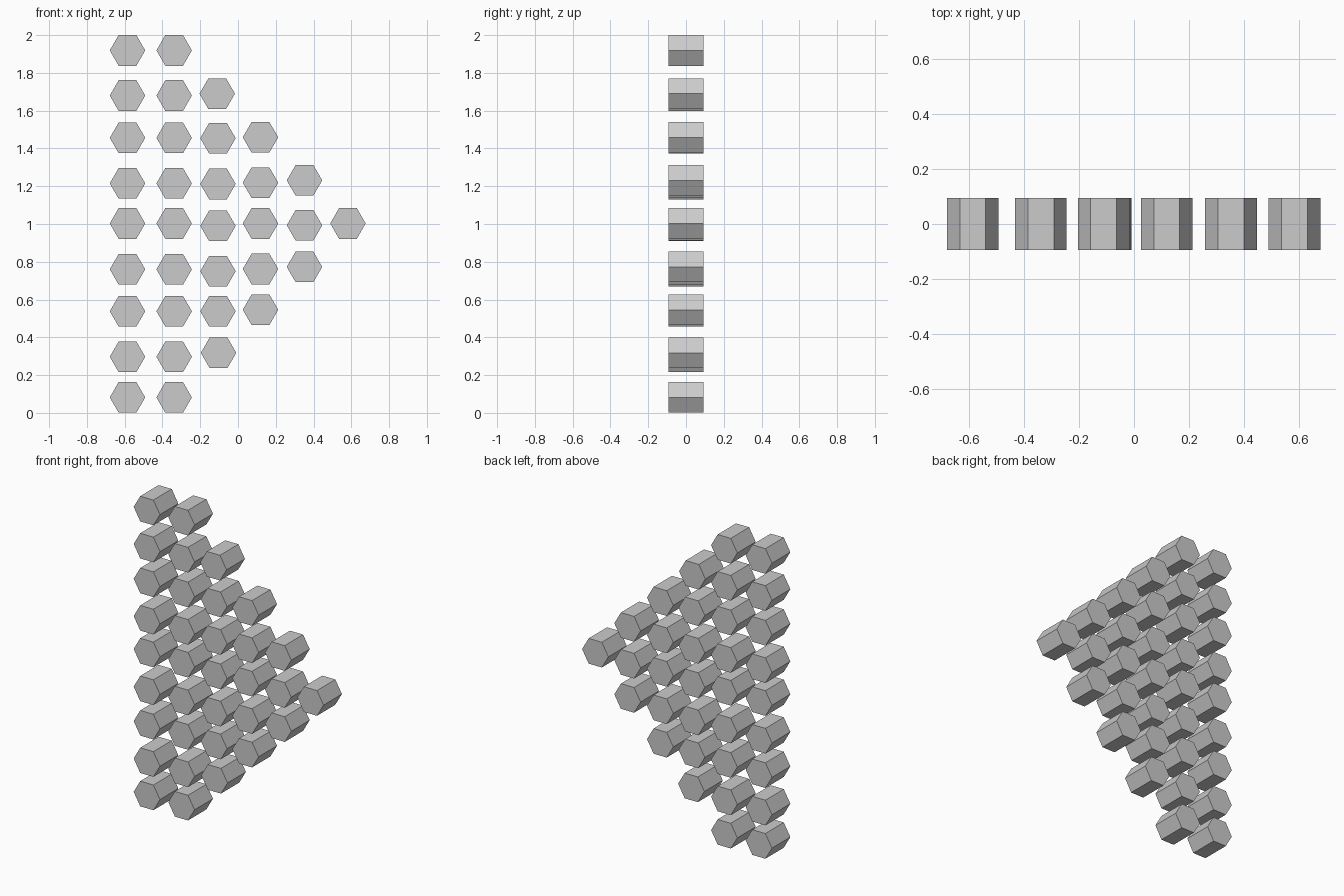
import bpy
from math import pi

RADIUS = 0.0938
DEPTH = 0.187

# Each column: x centre, then the heights of its slightly uneven rows
columns = [
    (-0.585, [1.919, 1.680, 1.456, 1.215, 1.003, 0.760, 0.538, 0.297, 0.082]),
    (-0.338, [1.919, 1.680, 1.456, 1.215, 1.003, 0.760, 0.538, 0.297, 0.082]),
    (-0.106, [1.690, 1.454, 1.212, 0.990, 0.750, 0.538, 0.318]),
    (0.119, [1.459, 1.219, 1.003, 0.762, 0.546]),
    (0.352, [1.231, 0.993, 0.773]),
    (0.582, [1.003]),
]
# Sideways nudges of the outermost studs, keyed by (column, row)
nudges = {(2, 0): -0.004, (2, 6): 0.003}


def hex_stud(name, x, z):
    # Six-sided prism lying along y with corners pointing left and right
    bpy.ops.mesh.primitive_cylinder_add(
        vertices=6, radius=RADIUS, depth=DEPTH,
        location=(x, 0, z), rotation=(pi / 2, pi / 6, 0))
    bpy.context.object.name = name


# Triangular arrow of hexagonal studs
for c, (x, heights) in enumerate(columns):
    for r, z in enumerate(heights):
        hex_stud(f"hex_stud_{c + 1}_{r + 1}", x + nudges.get((c, r), 0), z)
